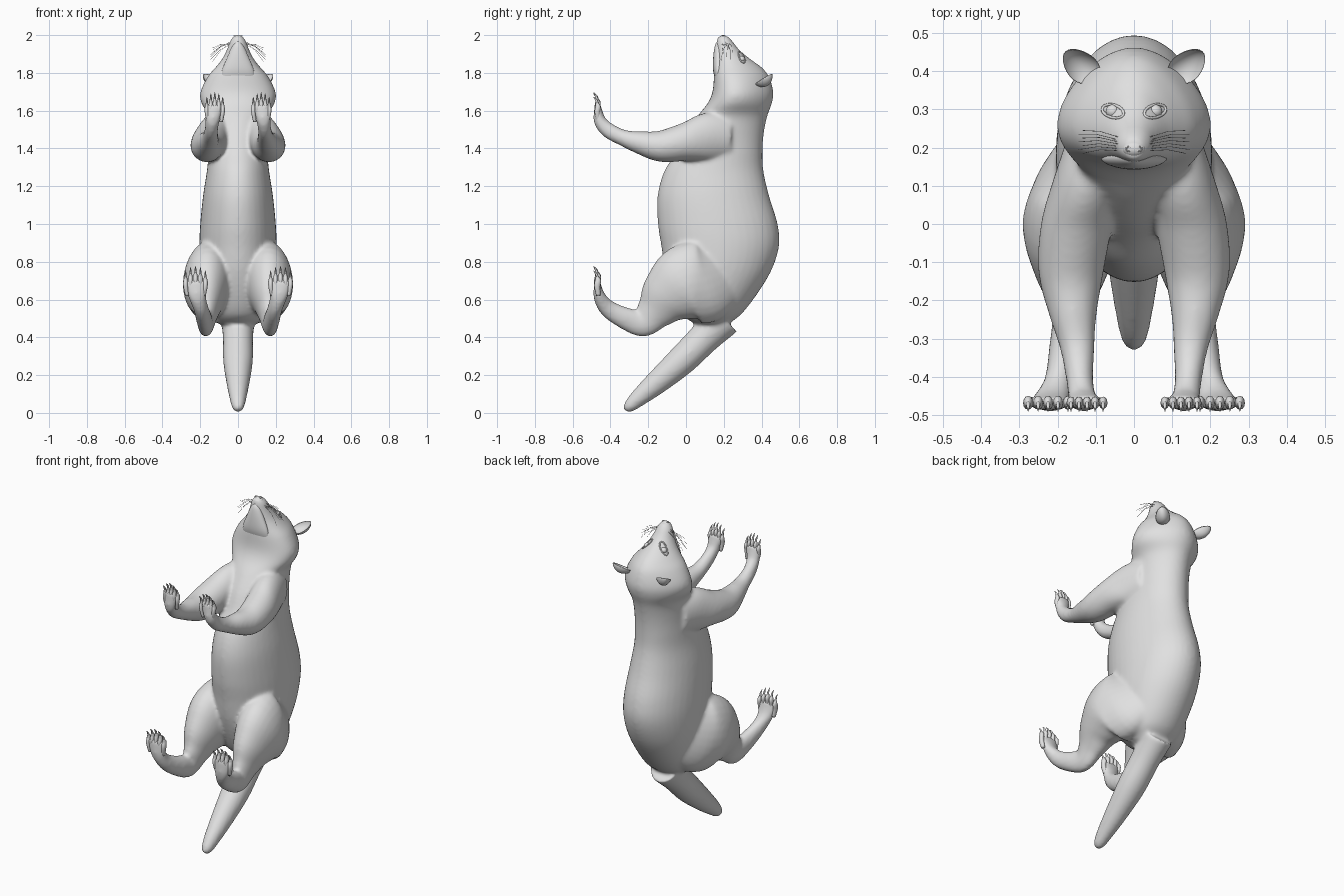
import bpy, bmesh, math
from mathutils import Vector, Matrix
from mathutils.bvhtree import BVHTree

if "Cube" in bpy.data.objects:
    bpy.data.objects.remove(bpy.data.objects["Cube"])

fur = bpy.data.materials.new("plain grey")
fur.use_nodes = True
GREY = (0.75, 0.75, 0.75, 1)
fur.diffuse_color = GREY
next(n for n in fur.node_tree.nodes if n.type == 'BSDF_PRINCIPLED').inputs["Base Color"].default_value = GREY


def catmull(points, steps):
    """Smooth list of control tuples."""
    out = []
    last = len(points) - 1
    for i in range(last):
        a, b, c, d = (points[max(0, min(last, i + j))] for j in (-1, 0, 1, 2))
        for s in range(steps):
            t = s / steps
            out.append([0.5 * (2 * q + (r - p) * t + (2 * p - 5 * q + 4 * r - w) * t * t
                               + (3 * q - p - 3 * r + w) * t ** 3)
                        for p, q, r, w in zip(a, b, c, d)])
    return out + [list(points[-1])]


def loft(bm, points, side=1, steps=5, n=28, flat=False):
    """Elliptical rings (x, y, z, half width, half depth, taper) along a path."""
    path = catmull([p if len(p) == 6 else (*p, 0) for p in points], steps)
    rings = []
    for i, (x, y, z, a, b, k) in enumerate(path):
        p, q = path[max(i - 1, 0)], path[min(i + 1, len(path) - 1)]
        t = Vector((0, q[1] - p[1], q[2] - p[2])).normalized()
        v = Vector((0, 1, 0)) if flat else Vector((1, 0, 0)).cross(t)
        ring = []
        for j in range(n):
            w = 2 * math.pi * j / n
            px = x + a * math.cos(w) * (1 - k * math.sin(w))
            off = v * b * math.sin(w)
            ring.append(bm.verts.new((side * px, y + off.y, z + off.z)))
        rings.append(ring)
    for r, s in zip(rings, rings[1:]):
        for j in range(n):
            bm.faces.new((r[j], r[(j + 1) % n], s[(j + 1) % n], s[j]))
    bm.faces.new(rings[0])
    bm.faces.new(rings[-1])


def finish(bm, name):
    bmesh.ops.recalc_face_normals(bm, faces=bm.faces)
    for f in bm.faces:
        f.smooth = True
    me = bpy.data.meshes.new(name)
    bm.to_mesh(me)
    bm.free()
    me.materials.append(fur)
    ob = bpy.data.objects.new(name, me)
    bpy.context.collection.objects.link(ob)
    return ob


def ball(name, centre, size):
    bm = bmesh.new()
    bmesh.ops.create_uvsphere(bm, u_segments=20, v_segments=12, radius=1,
                              matrix=Matrix.Translation(centre) @ Matrix.Diagonal((*size, 1)))
    return finish(bm, name)


def strand(name, points, depth, closed=False):
    cu = bpy.data.curves.new(name, 'CURVE')
    cu.dimensions = '3D'
    cu.bevel_depth = depth
    cu.bevel_resolution = 1
    sp = cu.splines.new('POLY')
    sp.points.add(len(points) - 1)
    for p, co in zip(sp.points, points):
        p.co = (*co, 1)
    sp.use_cyclic_u = closed
    cu.materials.append(fur)
    ob = bpy.data.objects.new(name, cu)
    bpy.context.collection.objects.link(ob)


# Torso and head: height, front edge, back edge, half width, taper
TORSO = [(1.995, .17, .225, .022, 0), (1.97, .162, .245, .042, 0), (1.92, .16, .285, .06, .1),
         (1.87, .158, .345, .085, .2), (1.83, .153, .40, .115, .25), (1.78, .148, .44, .155, .28),
         (1.70, .14, .462, .192, .28), (1.64, .115, .455, .19, .22), (1.57, .06, .43, .155, .1),
         (1.48, 0, .412, .152, .05), (1.38, -.05, .405, .155, 0), (1.28, -.115, .41, .165, 0),
         (1.15, -.15, .44, .185, 0), (1.0, -.148, .485, .20, 0), (.88, -.13, .492, .205, 0),
         (.75, -.11, .45, .20, 0), (.62, -.07, .37, .18, 0), (.52, -.02, .29, .15, 0),
         (.47, .05, .22, .10, 0)]
FORELEG = [(.09, .24, 1.46, .08, .12), (.12, .12, 1.46, .09, .13), (.15, 0, 1.435, .094, .102),
           (.165, -.13, 1.412, .085, .084), (.16, -.24, 1.43, .062, .062),
           (.148, -.33, 1.455, .045, .044), (.142, -.41, 1.495, .036, .041),
           (.135, -.455, 1.545, .038, .034), (.128, -.465, 1.60, .046, .022),
           (.125, -.468, 1.635, .046, .016)]
HINDLEG = [(.10, .22, .74, .08, .16), (.135, .11, .70, .125, .22), (.16, 0, .68, .132, .21),
           (.165, -.1, .61, .10, .155), (.165, -.17, .53, .062, .10), (.17, -.23, .475, .043, .073),
           (.18, -.32, .50, .042, .059), (.195, -.41, .55, .04, .047), (.215, -.455, .61, .047, .034),
           (.222, -.468, .67, .056, .02), (.225, -.47, .705, .056, .015)]
TAIL = [(0, .2, .50, .09, .10), (0, .10, .40, .08, .085), (0, -.02, .28, .079, .079),
        (0, -.15, .165, .062, .064), (0, -.25, .08, .045, .047), (0, -.302, .032, .032, .032),
        (0, -.322, .012, .014, .014)]

bm = bmesh.new()
loft(bm, [(0, (f + b) / 2, z, w, (b - f) / 2, k) for z, f, b, w, k in TORSO], n=40, flat=True)
loft(bm, TAIL)
for side in (1, -1):
    loft(bm, FORELEG, side)
    loft(bm, HINDLEG, side)
body = finish(bm, "body")
mod = body.modifiers.new("fuse", 'REMESH')
mod.mode = 'VOXEL'
mod.voxel_size = 0.01
mod.use_smooth_shade = True
mod = body.modifiers.new("soften", 'SMOOTH')
mod.factor = 0.5
mod.iterations = 10

# Lower jaw
bm = bmesh.new()
loft(bm, [(0, .172, 1.965, .01, .008), (0, .172, 1.94, .03, .02), (0, .172, 1.88, .058, .028),
          (0, .172, 1.81, .085, .028), (0, .18, 1.75, .09, .02)], flat=True)
finish(bm, "lower_jaw")

# Face surface lookup
bpy.context.view_layer.update()
tree = BVHTree.FromObject(body, bpy.context.evaluated_depsgraph_get())


def on_face(x, y, lift=0):
    hit = tree.ray_cast(Vector((x, y, 3)), Vector((0, 0, -1)))[0]
    return Vector((x, y, (hit.z if hit else 1.85) + lift))


ball("nose", (0, .197, 1.98), (.03, .022, .02))


def toes(name, side, x, y, tip, gap, size):
    """Five toes with curved claws."""
    bm = bmesh.new()
    for i in range(-2, 3):
        tx, z = x + i * gap, tip - .006 * i * i
        loft(bm, [(tx - i * .004, y + .004, z - .10, .009 * size, .010 * size),
                  (tx, y - .002, z - .05, .011 * size, .014 * size),
                  (tx, y + .002, z - .02, .0105 * size, .014 * size),
                  (tx, y - .006, z, .005 * size, .007 * size)], side, 4, 12)
        loft(bm, [(tx, y, z - .012, .006, .007), (tx, y - .006, z + .012, .005, .006),
                  (tx, y - .022, z + .032, .001, .001)], side, 4, 8)
    finish(bm, name)


for side, word in ((1, "left"), (-1, "right")):
    toes(word + "_front_toes", side, .123, -.468, 1.665, .021, 1)
    toes(word + "_hind_toes", side, .225, -.468, .745, .026, 1.15)

    # Cupped ear, its hollow facing forward
    along = Vector((.065 * side, .062, .045)).normalized()
    face = Vector((.1 * side, -.2, 1))
    face = (face - along * face.dot(along)).normalized()
    across = face.cross(along)
    frame = Matrix((along, across, face)).transposed().to_4x4()
    bm = bmesh.new()
    bmesh.ops.create_uvsphere(bm, u_segments=24, v_segments=16, radius=1)
    for v in bm.verts:
        r2 = v.co.x ** 2 + v.co.y ** 2
        if v.co.z > 0:
            v.co.z *= -.5
        v.co.z += .8 * r2
        v.co = Vector((v.co.x * .06, v.co.y * .04 * (1 - .2 * v.co.x), v.co.z * .022))
    bm.transform(Matrix.Translation((.143 * side, .422, 1.752)) @ frame)
    finish(bm, word + "_ear")

    # Eye with almond lids
    ball(word + "_eye", on_face(.055 * side, .295, -.010), (.019, .018, .017))
    lids = []
    for j in range(20):
        w = 2 * math.pi * j / 20
        lids.append(on_face(side * (.055 + .028 * math.cos(w)),
                            .295 + .017 * math.sin(w) + .005 * math.cos(w), .001))
    strand(word + "_eyelids", lids, .004, True)

    # Nostril rim
    rim = [(side * (.014 + .007 * math.cos(j * math.pi / 5)), .196 + .006 * math.sin(j * math.pi / 5), 1.997)
           for j in range(10)]
    strand(word + "_nostril", rim, .002, True)

    # Whiskers
    for j in range(7):
        root = on_face(side * (.042 + .003 * (j % 3)), .192 + .006 * j)
        tip = Vector((side * (.135 + .01 * (j % 2)), .185 + .01 * j, 1.86 + .012 * (j * 3 % 7)))
        mid = (root + tip) / 2 + Vector((0, .006, .012))
        strand(f"{word}_whisker_{j + 1}", [root, mid, tip], .0008)
